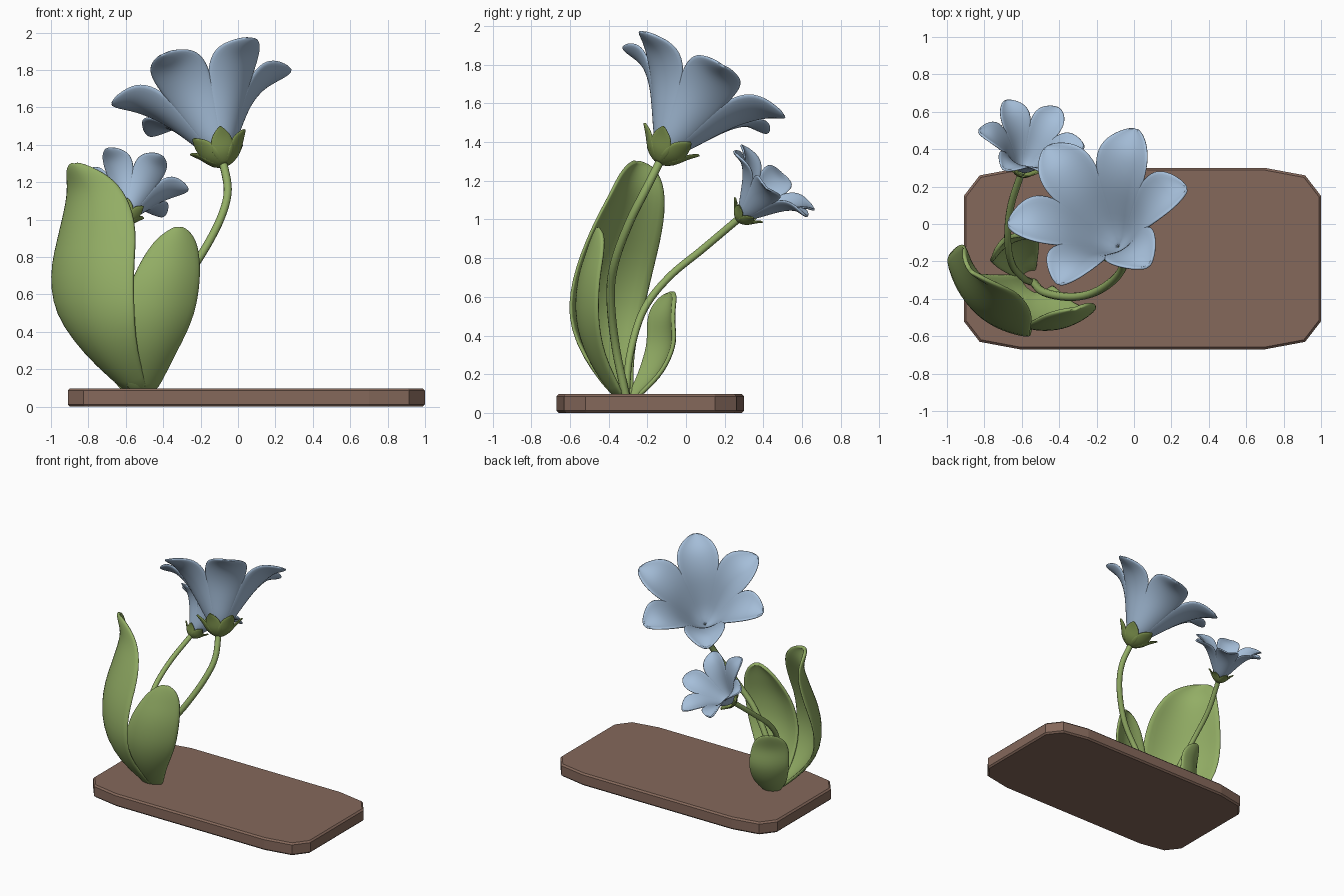
import bpy, bmesh, math
from mathutils import Vector, Matrix

if "Cube" in bpy.data.objects:
    bpy.data.objects.remove(bpy.data.objects["Cube"])


def material(name, rgb):
    m = bpy.data.materials.new(name)
    m.diffuse_color = (*rgb, 1)
    m.use_nodes = True
    m.node_tree.nodes["Principled BSDF"].inputs["Base Color"].default_value = m.diffuse_color
    return m


GREEN = material("leaf green", (0.29, 0.42, 0.13))
DARK = material("sepal green", (0.22, 0.31, 0.08))
BLUE = material("petal blue", (0.38, 0.52, 0.70))
BROWN = material("brown", (0.235, 0.14, 0.105))


def sample(vals, t):
    """Catmull-Rom sample of evenly spaced values (floats or vectors)."""
    n = len(vals) - 1
    i = min(int(t * n), n - 1)
    f = t * n - i
    b, c = vals[i], vals[i + 1]
    a = vals[i - 1] if i else b * 2 - c
    d = vals[i + 2] if i + 2 <= n else c * 2 - b
    return 0.5 * (b * 2 + (c - a) * f + (a * 2 - b * 5 + c * 4 - d) * f * f
                  + (b * 3 - a - c * 3 + d) * f ** 3)


def blade(bm, pts, widths, side, cup, mat=Matrix(), tip=8, rows=14, cols=8):
    """Cupped leaf surface along a centre line; widths are half widths."""
    pts = [Vector(p) for p in pts]
    side = Vector(side).normalized()
    grid = []
    for i in range(rows + 1):
        t = math.sin(i / rows * math.pi / 2 * 0.985)
        p = sample(pts, t)
        tan = sample(pts, min(t + 0.02, 1)) - sample(pts, t - 0.02 if t > 0.02 else 0)
        inward = tan.cross(side).normalized()
        hw = sample(widths, t) * math.sqrt(1 - t ** tip)
        row = []
        for j in range(cols + 1):
            s = j / cols * 2 - 1
            q = p + side * hw * s + inward * cup * hw * (s * s - 0.35)
            row.append(bm.verts.new(mat @ q))
        grid.append(row)
    for r0, r1 in zip(grid, grid[1:]):
        for j in range(cols):
            bm.faces.new((r0[j], r0[j + 1], r1[j + 1], r1[j]))


def finish(bm, name, mat, thick):
    me = bpy.data.meshes.new(name)
    bm.to_mesh(me)
    bm.free()
    for p in me.polygons:
        p.use_smooth = True
    me.materials.append(mat)
    ob = bpy.data.objects.new(name, me)
    bpy.context.collection.objects.link(ob)
    sol = ob.modifiers.new("thickness", 'SOLIDIFY')
    sol.thickness, sol.offset = thick, 0
    sub = ob.modifiers.new("smooth", 'SUBSURF')
    sub.levels = sub.render_levels = 1
    return ob


def stem(name, pts, radius):
    cu = bpy.data.curves.new(name, 'CURVE')
    cu.dimensions = '3D'
    cu.bevel_depth, cu.bevel_resolution, cu.use_fill_caps = radius, 3, True
    sp = cu.splines.new('POLY')
    n = 32
    sp.points.add(n)
    pts = [Vector(p) for p in pts]
    for i in range(n + 1):
        sp.points[i].co = (*sample(pts, i / n), 1)
    sp.use_smooth = True
    cu.materials.append(GREEN)
    ob = bpy.data.objects.new(name, cu)
    bpy.context.collection.objects.link(ob)


def flower(name, base, axis, toward, scale):
    """Six petals and six sepals around an axis; one petal points at toward."""
    z = Vector(axis).normalized()
    y = z.cross(Vector(toward)).normalized()
    x = y.cross(z)
    frame = Matrix.Translation(base) @ Matrix((x, y, z)).transposed().to_4x4() @ Matrix.Scale(scale, 4)
    petals, sepals = bmesh.new(), bmesh.new()
    for k in range(6):
        m = frame @ Matrix.Rotation(k * math.pi / 3, 4, 'Z')
        blade(petals, [(.0, 0, .012), (.075, 0, .09), (.15, 0, .215), (.24, 0, .35),
                       (.355, 0, .445), (.495, 0, .47)],
              [.02, .055, .095, .142, .165, .115], (0, 1, 0), .3, m, tip=7)
        m = frame @ Matrix.Rotation((k + .5) * math.pi / 3, 4, 'Z')
        blade(sepals, [(.012, 0, -.025), (.07, 0, .01), (.115, 0, .07), (.165, 0, .12)],
              [.02, .06, .06, .02], (0, 1, 0), .2, m, rows=8, cols=4)
    finish(petals, name + "_petals", BLUE, .016 * scale ** .5)
    finish(sepals, name + "_sepals", DARK, .012 * scale ** .5)


# Base slab with clipped corners
bm = bmesh.new()
corner = [(.955, .335), (.87, .445), (.655, .485)]
outline = corner + [(-a, b) for a, b in corner[::-1]]
outline += [(-a, -b) for a, b in outline]
face = bm.faces.new([bm.verts.new((a + .045, b - .185, 0)) for a, b in outline])
top = bmesh.ops.extrude_face_region(bm, geom=[face])
bmesh.ops.translate(bm, vec=(0, 0, .098), verts=[v for v in top["geom"] if isinstance(v, bmesh.types.BMVert)])
bmesh.ops.recalc_face_normals(bm, faces=bm.faces)
me = bpy.data.meshes.new("base")
bm.to_mesh(me)
bm.free()
me.materials.append(BROWN)
slab = bpy.data.objects.new("base", me)
bpy.context.collection.objects.link(slab)
bev = slab.modifiers.new("edge", 'BEVEL')
bev.width, bev.segments, bev.angle_limit = .012, 1, math.radians(60)

# Leaves
leaves = {
    "large_leaf": ([(-.55, -.33, .08), (-.71, -.43, .28), (-.805, -.46, .5), (-.82, -.42, .74),
                    (-.785, -.345, .97), (-.79, -.28, 1.15), (-.87, -.25, 1.30)],
                   [.08, .20, .285, .30, .275, .215, .15], (.74, -.67, 0), .35),
    "front_leaf": ([(-.51, -.35, .08), (-.47, -.47, .27), (-.42, -.53, .47), (-.38, -.525, .67),
                    (-.345, -.485, .83), (-.315, -.45, .955)],
                   [.08, .145, .195, .19, .15, .10], (.96, .22, 0), .3),
    "small_leaf": ([(-.57, -.27, .08), (-.62, -.17, .2), (-.65, -.11, .35), (-.66, -.11, .5),
                    (-.68, -.075, .625)],
                   [.05, .12, .145, .135, .09], (-.87, -.49, 0), .3),
}
for name, (pts, widths, side, cup) in leaves.items():
    bm = bmesh.new()
    blade(bm, pts, widths, side, cup, tip=12)
    finish(bm, name, GREEN, .024)

# Stems
stem("tall_stem", [(-.54, -.31, .08), (-.48, -.365, .35), (-.34, -.39, .61), (-.21, -.365, .79),
                   (-.10, -.29, .99), (-.055, -.21, 1.15), (-.08, -.13, 1.31)], .022)
stem("short_stem", [(-.55, -.31, .08), (-.59, -.29, .3), (-.65, -.22, .53), (-.675, -.09, .70),
                    (-.66, .09, .85), (-.60, .28, 1.01)], .019)

# Flowers
flower("tall_flower", (-.08, -.13, 1.315), (-.25, .48, .85), (.27, -.32, .24), 1)
flower("short_flower", (-.60, .28, 1.0), (.19, .65, .74), (-.145, -.17, .167), .58)
